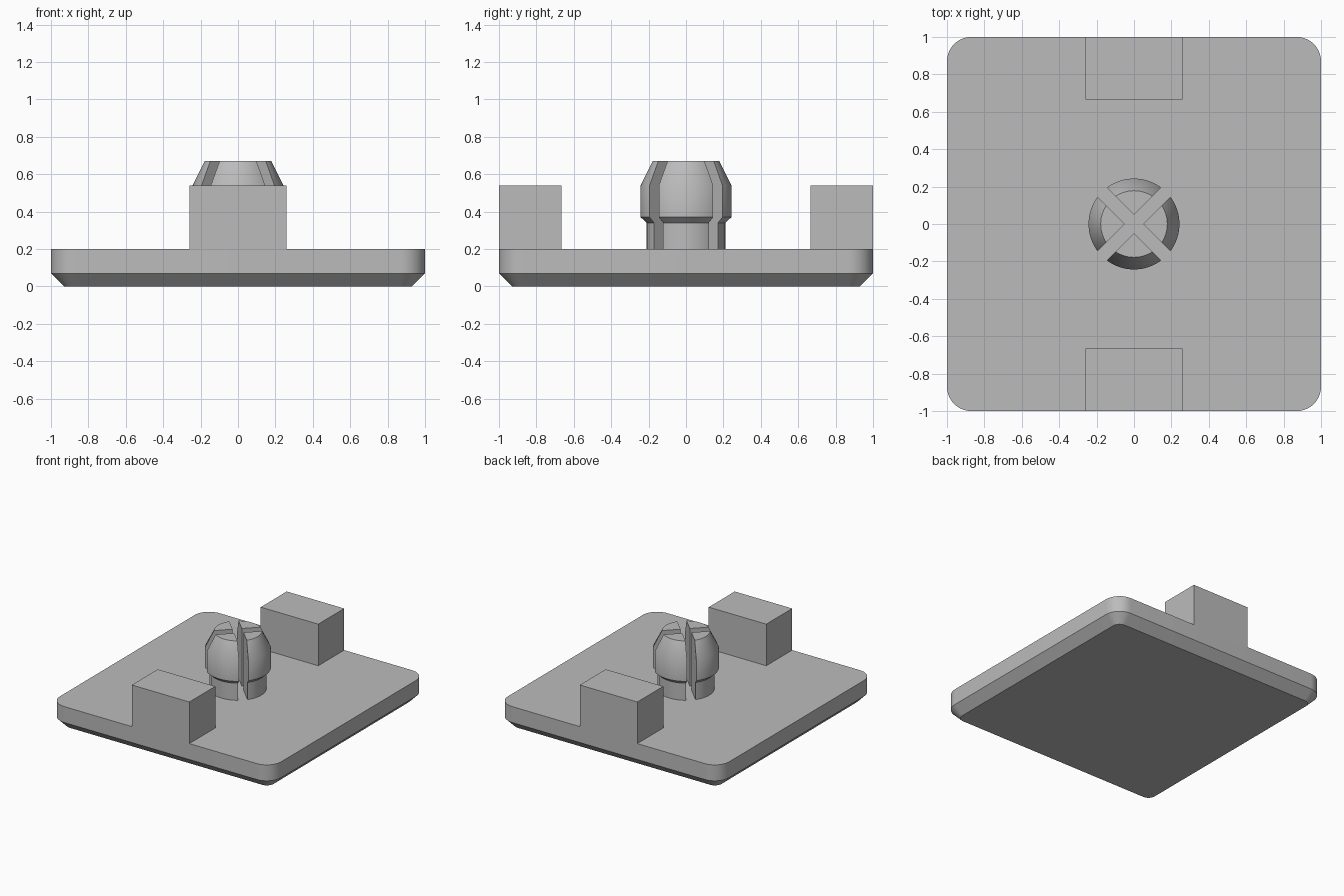
import bpy, bmesh, math

cube = bpy.data.objects.get("Cube")
if cube:
    bpy.data.objects.remove(cube, do_unlink=True)

grey = bpy.data.materials.new("plain grey")
grey.use_nodes = True
colour = (0.5, 0.5, 0.5, 1)
grey.diffuse_color = colour
grey.node_tree.nodes["Principled BSDF"].inputs["Base Color"].default_value = colour


def loft(name, rings):
    """Join closed rings of points, listed bottom to top, and cap both ends."""
    bm = bmesh.new()
    loops = [[bm.verts.new(p) for p in ring] for ring in rings]
    n = len(loops[0])
    for low, high in zip(loops, loops[1:]):
        for i in range(n):
            j = (i + 1) % n
            bm.faces.new((low[i], low[j], high[j], high[i]))
    bm.faces.new(loops[0][::-1])
    bm.faces.new(loops[-1])
    bmesh.ops.recalc_face_normals(bm, faces=bm.faces)
    mesh = bpy.data.meshes.new(name)
    bm.to_mesh(mesh)
    bm.free()
    mesh.materials.append(grey)
    obj = bpy.data.objects.new(name, mesh)
    bpy.context.collection.objects.link(obj)
    bpy.ops.object.select_all(action='DESELECT')
    obj.select_set(True)
    bpy.context.view_layer.objects.active = obj
    bpy.ops.object.shade_smooth_by_angle(angle=math.radians(30))
    return obj


def rounded_square(half, radius, z, steps=10):
    ring = []
    for corner in range(4):
        middle = math.radians(45 + 90 * corner)
        cx = math.copysign(half - radius, math.cos(middle))
        cy = math.copysign(half - radius, math.sin(middle))
        for i in range(steps + 1):
            a = math.radians(90 * (corner + i / steps))
            ring.append((cx + radius * math.cos(a), cy + radius * math.sin(a), z))
    return ring


def prong_section(radius, z, turn, steps=16):
    """Quarter of a disc, with half a slot width removed on each side."""
    half_slot = 0.035
    reach = math.pi / 4 - math.asin(half_slot / radius)
    tip = half_slot * math.sqrt(2)
    ring = [(tip * math.cos(turn), tip * math.sin(turn), z)]
    for i in range(steps + 1):
        a = turn - reach + 2 * reach * i / steps
        ring.append((radius * math.cos(a), radius * math.sin(a), z))
    return ring


# Base plate with a chamfered underside
loft("base_plate", [rounded_square(0.93, 0.06, 0),
                    rounded_square(1, 0.13, 0.07),
                    rounded_square(1, 0.13, 0.2)])

# Stop blocks flush with the front and back edges
for name, side in (("front_block", -1), ("back_block", 1)):
    outline = [(-0.26, 0.665), (0.26, 0.665), (0.26, 1), (-0.26, 1)]
    loft(name, [[(x, side * y, z) for x, y in outline] for z in (0.2, 0.54)])

# Split snap clip: neck, lip, barrel and tapered head
clip_profile = [(0.21, 0.2), (0.21, 0.34), (0.243, 0.37), (0.243, 0.54), (0.178, 0.67)]
for k, side in enumerate(("left", "back", "right", "front")):
    loft(side + "_clip_prong",
         [prong_section(r, z, k * math.pi / 2) for r, z in clip_profile])
